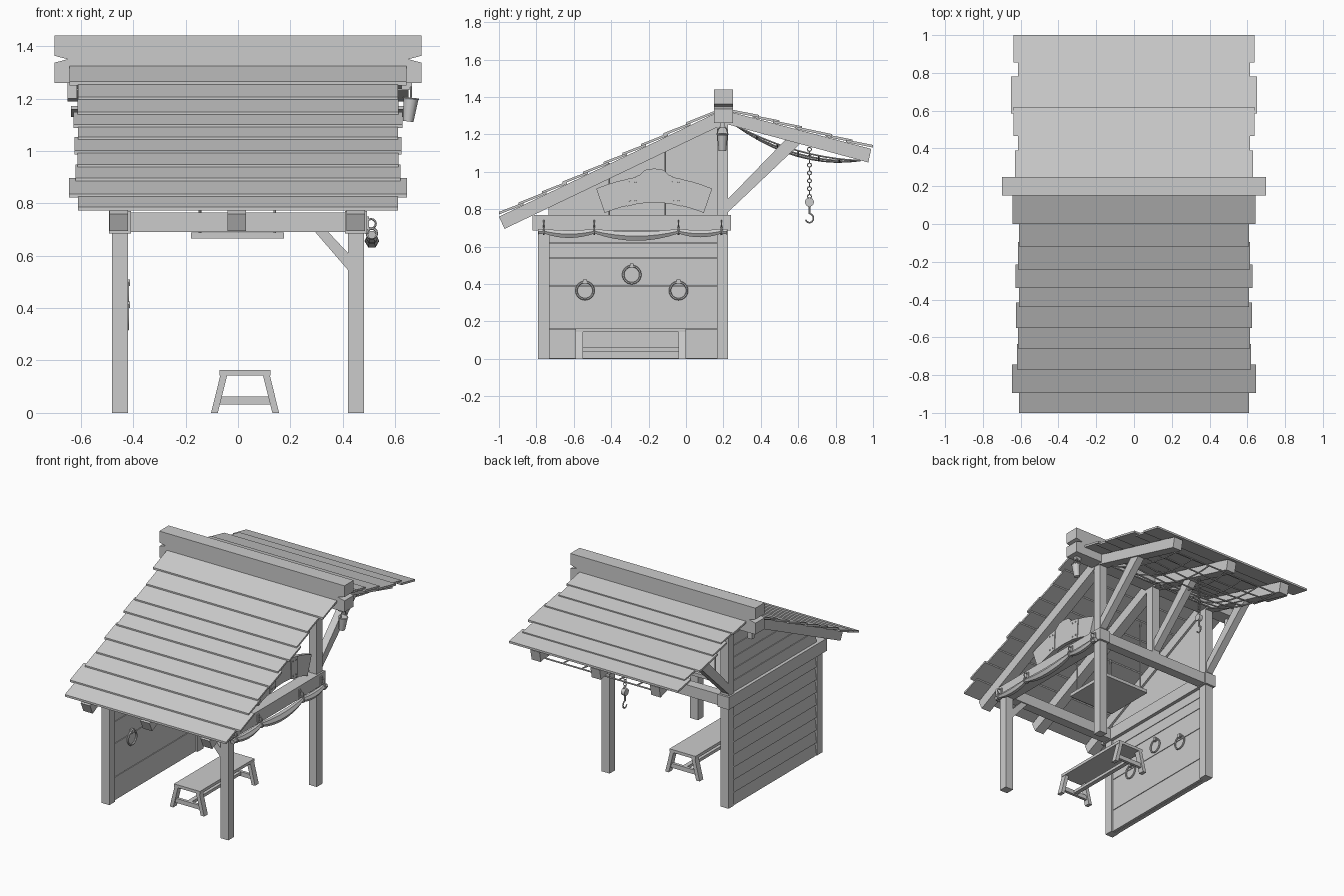
import bpy, bmesh, math
from mathutils import Vector

if "Cube" in bpy.data.objects:
    bpy.data.objects.remove(bpy.data.objects["Cube"])


def prism(name, pts, lo, hi, axis='x'):
    """Extrude a 2D profile along an axis: (y,z) along x, (x,z) along y, (x,y) along z."""
    place = {'x': lambda a, b, c: (c, a, b), 'y': lambda a, b, c: (a, c, b),
             'z': lambda a, b, c: (a, b, c)}[axis]
    bm = bmesh.new()
    rings = [[bm.verts.new(place(a, b, c)) for a, b in pts] for c in (lo, hi)]
    bm.faces.new(rings[0])
    bm.faces.new(rings[1])
    n = len(pts)
    for i in range(n):
        j = (i + 1) % n
        bm.faces.new((rings[0][i], rings[0][j], rings[1][j], rings[1][i]))
    bmesh.ops.recalc_face_normals(bm, faces=bm.faces)
    me = bpy.data.meshes.new(name)
    bm.to_mesh(me)
    bm.free()
    ob = bpy.data.objects.new(name, me)
    bpy.context.collection.objects.link(ob)
    return ob


def box(name, x0, x1, y0, y1, z0, z1):
    return prism(name, [(x0, y0), (x1, y0), (x1, y1), (x0, y1)], z0, z1, 'z')


def smooth(ob):
    bpy.ops.object.select_all(action='DESELECT')
    ob.select_set(True)
    bpy.context.view_layer.objects.active = ob
    bpy.ops.object.shade_smooth_by_angle()


def tube(name, pts, r, radii=None):
    cu = bpy.data.curves.new(name, 'CURVE')
    cu.dimensions = '3D'
    cu.bevel_depth = r
    cu.bevel_resolution = 1
    cu.use_fill_caps = True
    sp = cu.splines.new('POLY')
    sp.points.add(len(pts) - 1)
    for i, p in enumerate(pts):
        sp.points[i].co = (*p, 1)
        sp.points[i].radius = radii[i] if radii else 1
    ob = bpy.data.objects.new(name, cu)
    bpy.context.collection.objects.link(ob)
    bpy.ops.object.select_all(action='DESELECT')
    ob.select_set(True)
    bpy.context.view_layer.objects.active = ob
    bpy.ops.object.convert(target='MESH')
    smooth(bpy.context.object)


def ring(name, loc, R, r, rot=(0, 0, 0), seg=20):
    bpy.ops.mesh.primitive_torus_add(location=loc, rotation=rot, major_radius=R,
                                     minor_radius=r, major_segments=seg, minor_segments=6)
    bpy.context.object.name = name
    smooth(bpy.context.object)


def cone(name, loc, r1, r2, depth, rot=(0, 0, 0), n=12):
    bpy.ops.mesh.primitive_cone_add(vertices=n, radius1=r1, radius2=r2, depth=depth,
                                    location=loc, rotation=rot)
    bpy.context.object.name = name
    smooth(bpy.context.object)


H = math.pi / 2
front_z = lambda y: 0.76 + (y + 1) * 0.478          # rafter tops, long slope
back_z = lambda y: 1.325 - (y - 0.22) * 0.263       # rafter tops, short slope

# posts and horizontal frame
for x in (-0.45, 0.45):
    box("front_post", x - 0.03, x + 0.03, -0.79, -0.73, 0, 0.7)
    box("back_post", x - 0.03, x + 0.03, 0.165, 0.225, 0, 1.28)
    box("side_beam", x - 0.042, x + 0.042, -0.82, 0.24, 0.685, 0.77)
box("center_post", -0.03, 0.03, 0.165, 0.225, 0.7, 1.28)
for y in (-0.76, 0.195):
    box("cross_beam", -0.45, 0.45, y - 0.033, y + 0.033, 0.69, 0.765)

# rafters and rear braces
for x in (-0.455, -0.005, 0.45):
    prism("front_rafter", [(-1, 0.76), (-0.97, 0.695), (0.17, 1.24), (0.17, front_z(0.17))],
          x - 0.035, x + 0.035)
    prism("back_rafter", [(0.2, 1.33), (0.2, 1.26), (0.975, 1.05), (0.99, back_z(0.99))],
          x - 0.035, x + 0.035)
    prism("rear_brace", [(0.22, 0.78), (0.22, 0.85), (0.53, 1.17), (0.61, 1.15)],
          x - 0.025, x + 0.025)
prism("front_knee_brace", [(0.42, 0.545), (0.42, 0.61), (0.345, 0.69), (0.295, 0.69)],
      -0.785, -0.735, 'y')

# ridge beam with notched ends
prism("ridge_beam", [(-0.7, 1.26), (0.7, 1.26), (0.7, 1.337), (0.65, 1.35), (0.7, 1.363),
                     (0.7, 1.44), (-0.7, 1.44), (-0.7, 1.363), (-0.65, 1.35), (-0.7, 1.337)],
      0.15, 0.25, 'y')

# overlapping roof planks
T = 0.014
edges = [-1, -0.895, -0.77, -0.66, -0.55, -0.44, -0.34, -0.24, -0.12, 0, 0.135]
widths = [0.61, 0.645, 0.62, 0.613, 0.625, 0.61, 0.627, 0.613, 0.61, 0.643]
for a, b, w in zip(edges, edges[1:], widths):
    b = min(b + 0.025, 0.155)
    prism("front_roof_plank", [(a, front_z(a) + 0.012), (b, front_z(b) + 0.001),
                               (b, front_z(b) + T), (a, front_z(a) + 0.012 + T)], -w, w)
edges = [1, 0.89, 0.78, 0.62, 0.5, 0.39, 0.26]
widths = [0.638, 0.613, 0.65, 0.637, 0.615, 0.63]
for a, b, w in zip(edges, edges[1:], widths):
    b = max(b - 0.035, 0.245)
    prism("back_roof_plank", [(a, back_z(a) + 0.010), (b, back_z(b) + 0.001),
                              (b, back_z(b) + T), (a, back_z(a) + 0.010 + T)], -w, w)

# left wall: inner boards, outer clapboards, gable
inner = [0, 0.16, 0.39, 0.54, 0.62, 0.69]
for a, b in zip(inner, inner[1:]):
    box("inner_wall_board", -0.45, -0.432, -0.735, 0.17, a + 0.002, b - 0.002)
prism("gable_panel", [(-0.735, 0.76), (0.17, 0.76), (0.17, 1.28), (-0.735, 0.84)], -0.455, -0.435)
for i in range(8):
    z = i * 0.0862
    prism("outer_clapboard", [(-0.476, z), (-0.45, z), (-0.45, z + 0.086), (-0.464, z + 0.086)],
          -0.735, 0.17, 'y')
for i in range(6):
    a, b = 0.77 + i * 0.08, 0.77 + (i + 1) * 0.08
    ya, yb = (max(-0.735, (z - 0.72) / 0.478 - 1) for z in (a, b))
    prism("gable_clapboard", [(ya, a + 0.002), (0.17, a + 0.002), (0.17, b - 0.002), (yb, b - 0.002)],
          -0.472, -0.45)

# iron rings on the inner wall
for y, z in ((-0.54, 0.365), (-0.29, 0.45), (-0.04, 0.365)):
    ring("wall_ring", (-0.422, y, z), 0.046, 0.006, (0, H, 0), 24)
    box("ring_staple", -0.435, -0.412, y - 0.01, y + 0.01, z + 0.035, z + 0.06)

# bench with splayed legs
cx = 0.027
box("bench_seat", cx - 0.098, cx + 0.098, -0.59, 0.0, 0.143, 0.163)
for y in (-0.59, -0.04):
    for s in (-1, 1):
        prism("bench_leg", [(cx + s * 0.13, 0), (cx + s * 0.104, 0), (cx + s * 0.068, 0.145),
                            (cx + s * 0.094, 0.145)], y, y + 0.04, 'y')
    box("bench_crossbar", cx - 0.1, cx + 0.1, y + 0.01, y + 0.03, 0.032, 0.062)
box("bench_stretcher", cx - 0.015, cx + 0.015, -0.56, -0.03, 0.04, 0.06)

# board hung on four ropes under the roof
box("hanging_board", -0.18, 0.175, -0.44, -0.08, 0.665, 0.688)
for x in (-0.145, 0.14):
    for y in (-0.41, -0.11):
        tube("board_rope", [(x, y, 0.68), (x, y, front_z(y) + 0.005)], 0.005)

# blank arched board above the right side beam
arch = lambda t, half, z, rise: (-0.17 + half * t, z + rise * (1 - t * t))
N = 12
steps = [-1 + 2 * i / N for i in range(N + 1)]
lower = [arch(t, 0.265, 0.78, 0.055) for t in steps]
upper = [arch(t, 0.31, 0.91, 0.065) for t in reversed(steps)]
prism("arched_board", lower + upper, 0.435, 0.46)
prism("arched_board_crest", [(-0.27, 0.96), (-0.07, 0.96), (-0.07, 0.975), (-0.095, 0.985), (-0.12, 1.01),
                             (-0.17, 1.018), (-0.22, 1.01), (-0.245, 0.985), (-0.27, 0.975)],
      0.437, 0.458)
for s in (-1, 1):
    f = lambda d, z: (-0.17 + s * d, z)
    prism("board_strap", [f(0.085, 0.83), f(0.145, 0.815), f(0.155, 0.96), f(0.08, 0.975)],
          0.43, 0.465)
    for d in (0.1, 0.13):
        for z in (0.845, 0.945):
            cone("strap_nail", (0.467, -0.17 + s * d, z), 0.005, 0.004, 0.006, (0, H, 0), 6)

# rolled cloth swagged along the right beam on hooks
hooks = [-0.76, -0.49, -0.04, 0.19]
pts, rad = [], []
for k, (a, b) in enumerate(zip(hooks, hooks[1:])):
    for i in range(8 + (k == 2)):
        t = i / 8
        q = 4 * t * (1 - t)
        pts.append((0.511, a + (b - a) * t, 0.683 - 0.06 * (b - a) * q))
        rad.append(0.5 + 0.5 * q * min(1, (b - a) / 0.4))
pts = [(0.511, -0.79, 0.68)] + pts + [(0.511, 0.22, 0.68)]
tube("rolled_cloth", pts, 0.028, [0.6] + rad + [0.6])
for y in hooks:
    ring("cloth_tie", (0.511, y, 0.685), 0.019, 0.005, (H, 0, 0), 12)
    ring("cloth_hook", (0.508, y, 0.722), 0.018, 0.004, (H, 0, 0), 12)
    box("hook_plate", 0.49, 0.5, y - 0.008, y + 0.008, 0.7, 0.75)

# rope net slung under the rear roof
net = lambda x, t: (x, 0.27 + 0.66 * t, 1.245 - 0.185 * t - 0.16 * t * (1 - t)
                    - 0.03 * (1 - (x / 0.42) ** 2) * 4 * t * (1 - t))
for i in range(7):
    x = -0.42 + 0.14 * i
    tube("net_rope_long", [net(x, j / 10) for j in range(11)], 0.005)
for i in range(7):
    t = i / 6
    tube("net_rope_cross", [net(-0.42 + 0.84 * j / 10, t) for j in range(11)], 0.005)

# chain, pulley and hook
for i in range(13):
    ring("chain_link", (0, 0.66, 1.12 - i * 0.021), 0.011, 0.003, (H, 0, 0) if i % 2 else (0, H, 0), 8)
cone("pulley", (0, 0.66, 0.838), 0.024, 0.024, 0.026, (0, H, 0), 16)
tube("pulley_shank", [(0, 0.66, 0.815), (0, 0.66, 0.775)], 0.006)
tube("cargo_hook", [(0, 0.66 + 0.021 * math.sin(a), 0.752 + 0.024 * math.cos(a))
                    for a in [i * 0.4 for i in range(12)]], 0.005)

# tapered bucket hung at the right ridge end, small fittings on the left
cone("bucket", (0.655, 0.195, 1.157), 0.02, 0.029, 0.09, (0, 0.12, 0), 12)
ring("bucket_rim", (0.66, 0.195, 1.2), 0.028, 0.004, (0, 0.12, 0), 12)
tube("bucket_handle", [(0.66, 0.195 + 0.028 * math.cos(a), 1.2 + 0.045 * math.sin(a))
                       for a in [i * math.pi / 8 for i in range(9)]], 0.004)
box("bucket_peg", 0.625, 0.665, 0.185, 0.205, 1.235, 1.262)
box("left_ridge_peg", -0.65, -0.615, 0.185, 0.215, 1.2, 1.262)
